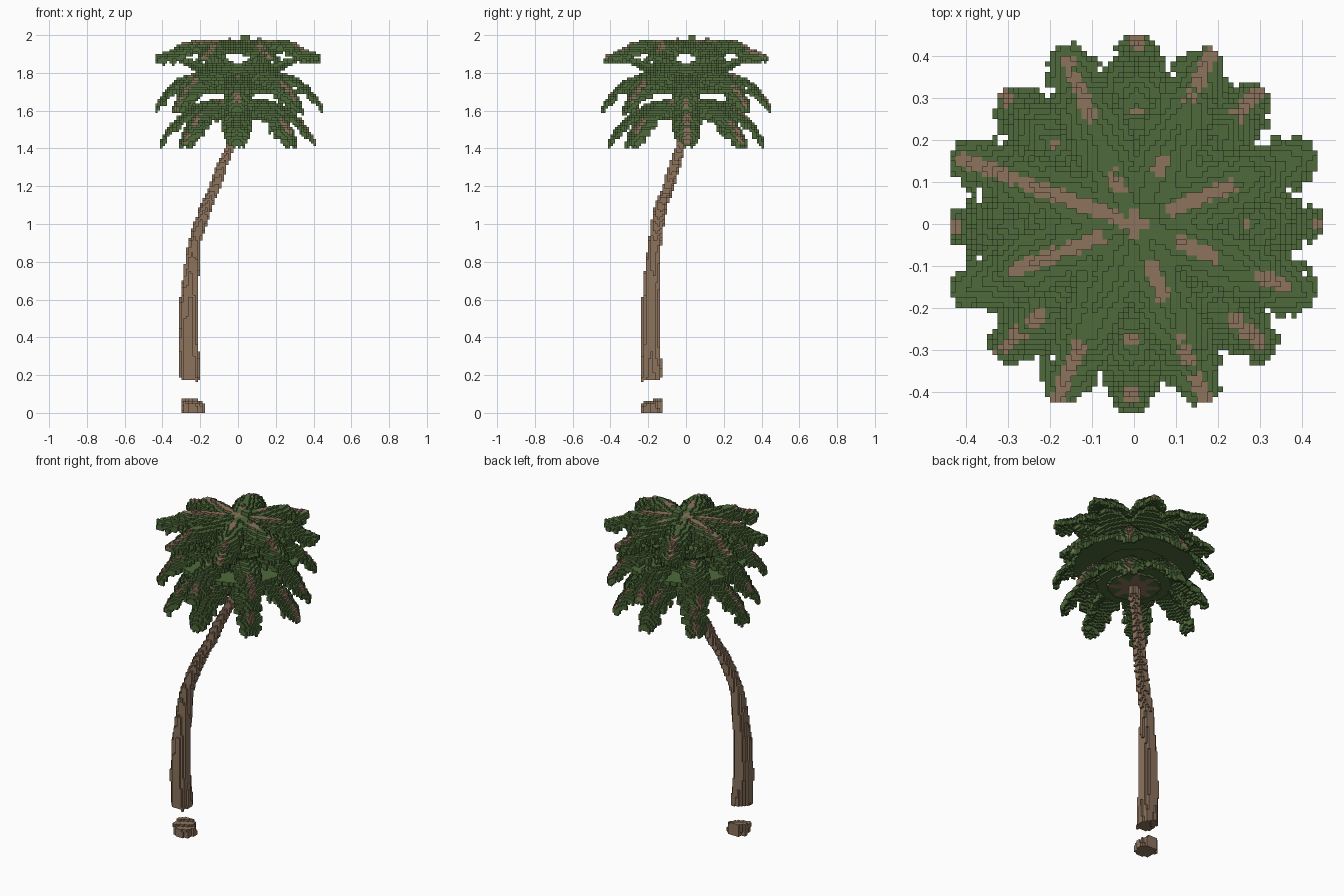
import bpy, bmesh, math, random

random.seed(4)
V = 0.0125  # voxel size

old = bpy.data.objects.get("Cube")
if old:
    bpy.data.objects.remove(old, do_unlink=True)


def material(name, rgb):
    m = bpy.data.materials.new(name)
    m.use_nodes = True
    m.diffuse_color = (*rgb, 1)
    bsdf = m.node_tree.nodes["Principled BSDF"]
    bsdf.inputs["Base Color"].default_value = (*rgb, 1)
    bsdf.inputs["Roughness"].default_value = 0.9
    return m


GREEN = material("leaf green", (0.076, 0.142, 0.043))
BROWN = material("bark brown", (0.262, 0.172, 0.108))


def lerp(points, x):
    """Interpolate rows of (x, values...) at x."""
    for a, b in zip(points, points[1:]):
        if x <= b[0]:
            f = max(0, (x - a[0]) / (b[0] - a[0]))
            return [p + (q - p) * f for p, q in zip(a[1:], b[1:])]
    return list(points[-1][1:])


def cell(x, y, z):
    return (math.floor(x / V), math.floor(y / V), math.floor(z / V))


# Face directions with their corner offsets
SIDES = {
    (1, 0, 0): ((1, 0, 0), (1, 1, 0), (1, 1, 1), (1, 0, 1)),
    (-1, 0, 0): ((0, 0, 0), (0, 0, 1), (0, 1, 1), (0, 1, 0)),
    (0, 1, 0): ((0, 1, 0), (0, 1, 1), (1, 1, 1), (1, 1, 0)),
    (0, -1, 0): ((0, 0, 0), (1, 0, 0), (1, 0, 1), (0, 0, 1)),
    (0, 0, 1): ((0, 0, 1), (1, 0, 1), (1, 1, 1), (0, 1, 1)),
    (0, 0, -1): ((0, 0, 0), (0, 1, 0), (1, 1, 0), (1, 0, 0)),
}


def build(name, cells, solid, mat):
    """Mesh the exposed faces of a set of voxels."""
    bm = bmesh.new()
    verts = {}
    for c in sorted(cells):
        for d, corners in SIDES.items():
            if (c[0] + d[0], c[1] + d[1], c[2] + d[2]) in solid:
                continue
            loop = []
            for o in corners:
                k = (c[0] + o[0], c[1] + o[1], c[2] + o[2])
                if k not in verts:
                    verts[k] = bm.verts.new([i * V for i in k])
                loop.append(verts[k])
            bm.faces.new(loop)
    me = bpy.data.meshes.new(name)
    bm.to_mesh(me)
    bm.free()
    me.materials.append(mat)
    bpy.context.collection.objects.link(bpy.data.objects.new(name, me))


# Trunk path: height, centre x, centre y, radius
TRUNK = [(0, -0.235, -0.178, 0.060), (0.2, -0.255, -0.185, 0.055),
         (0.4, -0.265, -0.187, 0.051), (0.6, -0.258, -0.185, 0.047),
         (0.8, -0.243, -0.175, 0.038), (0.9, -0.232, -0.165, 0.034),
         (1.0, -0.20, -0.15, 0.034), (1.1, -0.165, -0.13, 0.033),
         (1.2, -0.12, -0.092, 0.031), (1.3, -0.088, -0.063, 0.029),
         (1.4, -0.045, -0.03, 0.026), (1.5, -0.005, -0.005, 0.028),
         (1.7, 0, 0, 0.03)]


def trunk_cells(z0, z1, keep):
    """Stacked rough discs; keep(z, dx, dy) slopes the cut end."""
    out = set()
    for k in range(int(z0 / V), int(z1 / V)):
        z = (k + 0.5) * V
        cx, cy, r = lerp(TRUNK, z)
        n = int(r / V) + 2
        ci, cj = round(cx / V), round(cy / V)
        for i in range(ci - n, ci + n + 1):
            for j in range(cj - n, cj + n + 1):
                dx, dy = (i + 0.5) * V - cx, (j + 0.5) * V - cy
                a = math.atan2(dy, dx)
                rough = 1 + 0.06 * math.sin(7 * a + 2 * math.sin(z * 9))
                if math.hypot(dx, dy) < r * rough and keep(z, dx, dy):
                    out.add((i, j, k))
    return out


base = trunk_cells(0, 0.08, lambda z, dx, dy: z < 0.06 + 0.25 * dy - 0.15 * dx)
trunk = trunk_cells(0.16, 1.66, lambda z, dx, dy: z > 0.178 + 0.12 * dy - 0.12 * dx)

# Crown tiers: rib curve (radius, height), inner web (radius, height), how far
# the web shrinks between fronds, start angle, bare stretches of each rib
TIERS = {
    "upper": ([(0, 1.965), (0.12, 1.972), (0.26, 1.964), (0.32, 1.955),
               (0.37, 1.92), (0.462, 1.89)],
              [(0.0, 1.79), (0.2, 1.81), (0.30, 1.868), (0.35, 1.88)], 0.09, 22.5,
              [[(0.15, 0.55)], [(0.3, 0.38), (0.72, 1)], [(0.2, 0.3), (0.6, 0.95)],
               [(0, 1)], [(0.18, 0.68)], [(0.68, 1)], [(0.22, 0.42), (0.65, 1)],
               [(0.25, 0.45), (0.7, 0.88)]]),
    "middle": ([(0, 1.83), (0.1, 1.825), (0.2, 1.803), (0.32, 1.76),
                (0.37, 1.72), (0.42, 1.66), (0.447, 1.615)],
               [(0.0, 1.745), (0.17, 1.74), (0.2, 1.705), (0.34, 1.705)], 0, 0,
               [[(0.5, 0.6), (0.94, 1)], [(0.8, 1)], [(0.5, 0.6), (0.93, 1)],
                [(0.5, 0.62), (0.92, 1)], [(0.5, 0.6), (0.94, 1)], [(0.68, 1)],
                [(0.6, 0.66), (0.85, 0.95)], [(0.72, 0.95)]]),
    "lower": ([(0, 1.66), (0.1, 1.657), (0.2, 1.637), (0.3, 1.58),
               (0.37, 1.512), (0.415, 1.435)],
              [(0.0, 1.565), (0.12, 1.57), (0.25, 1.595)], 0.05, 0,
              [[(0.72, 1)], [(0.8, 1)], [(0.6, 0.8)], [(0.75, 1)],
               [(0.7, 0.95)], [(0.7, 1)], [(0.6, 0.66)], [(0.8, 0.95)]]),
}
# Frond half width along its length (0 to 1)
WIDTH = [(0, 0.025), (0.15, 0.047), (0.4, 0.068), (0.78, 0.071),
         (0.92, 0.056), (1, 0.025)]


def frond(curve, angle, bare, leaf, rib):
    """One arching frond: drooping leaflets around a patchy bare rib."""
    ca, sa = math.cos(angle), math.sin(angle)
    length = curve[-1][0]
    reach = length * random.uniform(0.97, 1.0)
    lift = random.uniform(-0.005, 0.005)
    jag = [random.uniform(-0.012, 0.008) for _ in range(31)]
    for s in range(181):
        f = s / 180
        r = f * reach
        z = lerp(curve, f * length)[0] + lift
        w = lerp(WIDTH, f)[0] + jag[s // 6]
        # Leaflets cover the rib here and there
        bared = any(a <= f <= b for a, b in bare) and jag[s // 6] < 0.005
        for t in range(-18, 19):
            u = t * 0.005
            # Small gaps between leaflet tips
            if abs(u) > w or (abs(u) > 0.75 * w and f > 0.55 and (s // 6) % 3 == 0):
                continue
            x, y = r * ca - u * sa, r * sa + u * ca
            # Leaflets droop unevenly
            zz = z - (0.6 + 12 * jag[s // 6]) * abs(u)
            (rib if bared and abs(u) < 0.011 else leaf).add(cell(x, y, zz))
            leaf.add(cell(x, y, zz - V))


def web(profile, scallop, start):
    """Mat of short leaflets below a tier, shaggy towards the middle."""
    out = set()
    n = int(profile[-1][0] / V) + 1
    for i in range(-n, n):
        for j in range(-n, n):
            x, y = (i + 0.5) * V, (j + 0.5) * V
            r = math.hypot(x, y)
            a = math.atan2(y, x) - math.radians(start)
            if r < profile[-1][0] - scallop * (0.5 - 0.5 * math.cos(8 * a)):
                shag = random.choice((-1, 0, 0, 1)) if r < 0.2 else 0
                i0, j0, k = cell(x, y, lerp(profile, r)[0])
                out |= {(i0, j0, k), (i0, j0, k - 1), (i0, j0, k + shag)}
    return out


leaves, ribs = {}, {}
for name, (curve, profile, scallop, start, bare) in TIERS.items():
    leaves[name], ribs[name] = web(profile, scallop, start), set()
    for n in range(8):
        a = math.radians(start + 45 * n + random.uniform(-2, 2))
        frond(curve, a, bare[n], leaves[name], ribs[name])

# Bare stalks around the trunk top and at the crown's centre
ribs["lower"] |= {c for c in leaves["lower"]
                  if math.hypot(c[0] + 0.5, c[1] + 0.5) < 9 + 3 * math.sin(
                      8 * math.atan2(c[1] + 0.5, c[0] + 0.5))}
ribs["upper"] |= {c for c in leaves["upper"] if c[2] > 150
                  and max(abs(c[0] + 0.5), abs(c[1] + 0.5)) < 3
                  and min(abs(c[0] + 0.5), abs(c[1] + 0.5)) < 1}

# Small leaf bud that tops out the tree
leaves["upper"] |= {(i, j, k) for i in range(1, 5) for j in range(1, 4)
                    for k in range(157, 160)}

# Each voxel belongs to a single part
parts = [("trunk_base", base, BROWN), ("trunk", trunk, BROWN)]
parts += [(name + "_frond_ribs", ribs[name], BROWN) for name in TIERS]
parts += [(name + "_fronds", leaves[name], GREEN) for name in TIERS]
taken, final = set(), []
for name, cells, mat in parts:
    final.append((name, cells - taken, mat))
    taken |= cells
for name, cells, mat in final:
    build(name, cells, taken, mat)
